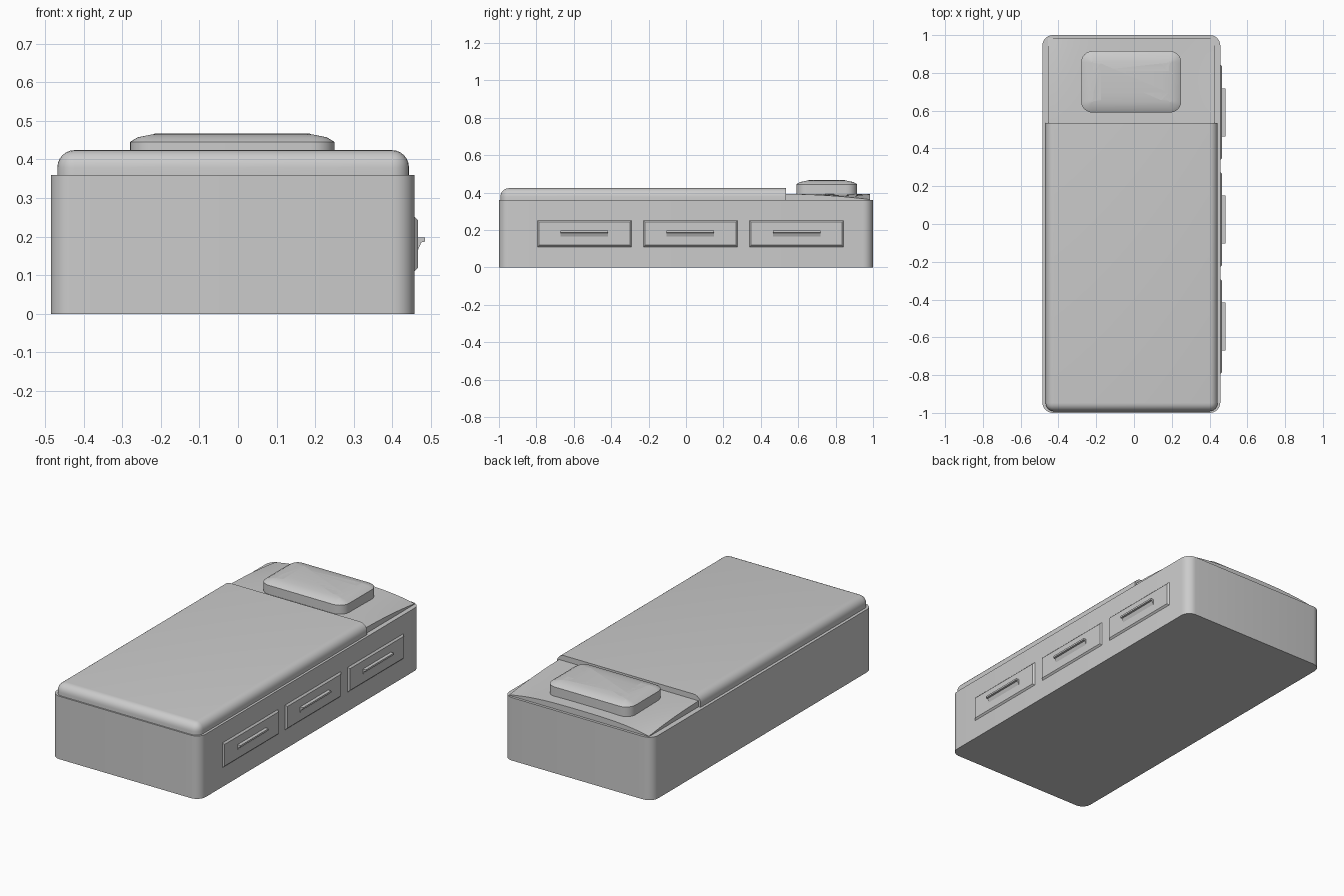
import bpy, bmesh
from mathutils import Vector

if "Cube" in bpy.data.objects:
    bpy.data.objects.remove(bpy.data.objects["Cube"])


def finish(name, bm, angle=0.6):
    bmesh.ops.recalc_face_normals(bm, faces=bm.faces)
    me = bpy.data.meshes.new(name)
    bm.to_mesh(me)
    bm.free()
    ob = bpy.data.objects.new(name, me)
    bpy.context.collection.objects.link(ob)
    bpy.ops.object.select_all(action='DESELECT')
    bpy.context.view_layer.objects.active = ob
    ob.select_set(True)
    bpy.ops.object.shade_smooth_by_angle(angle=angle)
    return ob


def box(lo, hi):
    bm = bmesh.new()
    bmesh.ops.create_cube(bm, size=1)
    lo, hi = Vector(lo), Vector(hi)
    for v in bm.verts:
        v.co = Vector([lo[i] + (v.co[i] + 0.5) * (hi[i] - lo[i]) for i in range(3)])
    return bm


def bevel(bm, test, width, segments):
    edges = [e for e in bm.edges if test(e.verts[0].co, e.verts[1].co)]
    bmesh.ops.bevel(bm, geom=edges, offset=width, segments=segments,
                    profile=0.5, affect='EDGES', clamp_overlap=True)


def upright(a, b):
    return abs(a.z - b.z) > 1e-4 and (a - b).xy.length < 1e-4


# bed base with rounded upright corners
bm = box((-0.485, -1, 0), (0.457, 1, 0.36))
bevel(bm, upright, 0.055, 6)
finish("bed_base", bm)

# mattress: flat in the middle, drooping towards the head corners
X0, X1, Y0, Y1 = -0.455, 0.43, 0.45, 0.985
NX, NY = 24, 12
bm = bmesh.new()
bmesh.ops.create_grid(bm, x_segments=NX, y_segments=NY, size=1)
for v in bm.verts:
    u, t = v.co.x, (v.co.y + 1) / 2
    z = 0.394 - 0.031 * abs(u) ** 3 * t ** 2.2
    v.co = Vector((X0 + (u + 1) / 2 * (X1 - X0), Y0 + t * (Y1 - Y0), z))
ext = bmesh.ops.extrude_face_region(bm, geom=bm.faces[:])
for g in ext["geom"]:
    if isinstance(g, bmesh.types.BMVert):
        g.co.z = 0.355
finish("mattress", bm)

# duvet: rounded at the foot and sides, cut straight near the pillow
bm = box((-0.468, -0.992, 0.355), (0.443, 0.535, 0.424))
bevel(bm, lambda a, b: (a.z > 0.42 and b.z > 0.42 and not (a.y > 0.5 and b.y > 0.5))
      or (upright(a, b) and a.y < 0), 0.045, 6)
finish("duvet", bm)

# pillow: rounded outline, steep sides, softly crowned top
bm = box((-0.28, 0.59, 0.385), (0.25, 0.915, 0.467))
bevel(bm, upright, 0.06, 6)
top = [f for f in bm.faces if f.normal.z > 0.9]
for v in top[0].verts:
    v.co.z = 0.445
for inset, rise in ((0.02, 0.012), (0.035, 0.007), (0.05, 0.003)):
    bmesh.ops.inset_region(bm, faces=top, thickness=inset, use_even_offset=False)
    for v in top[0].verts:
        v.co.z += rise
finish("pillow", bm)

# three drawers along the right side, each with a wedge-shaped grip
for i in range(3):
    y = -0.543 + 0.567 * i
    bm = box((0.452, y - 0.257, 0.105), (0.466, y + 0.257, 0.257))
    for v in bm.verts:
        if v.co.x > 0.46:
            v.co.y += 0.014 if v.co.y < y else -0.014
            v.co.z += 0.014 if v.co.z < 0.18 else -0.014
    finish(f"drawer_front_{i + 1}", bm, 0.3)

    bm = bmesh.new()
    profile = ((0.46, 0.163), (0.466, 0.165), (0.475, 0.185), (0.485, 0.187),
               (0.485, 0.197), (0.46, 0.197))
    face = bm.faces.new([bm.verts.new((x, y - 0.127, z)) for x, z in profile])
    ext = bmesh.ops.extrude_face_region(bm, geom=[face])
    for g in ext["geom"]:
        if isinstance(g, bmesh.types.BMVert):
            g.co.y += 0.254
    finish(f"drawer_handle_{i + 1}", bm, 0.3)
